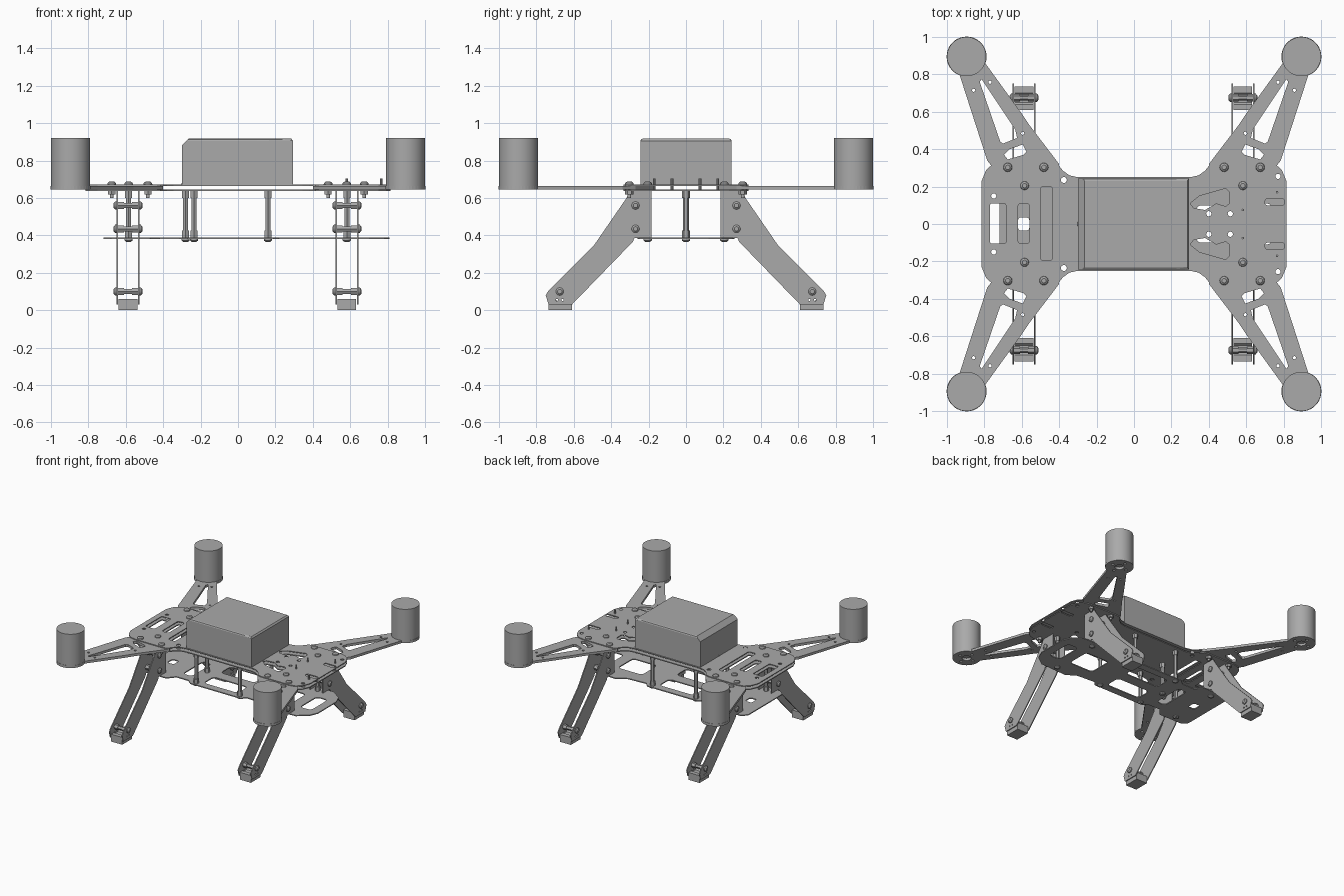
import bpy, bmesh, math
from mathutils import Matrix, Vector

if "Cube" in bpy.data.objects:
    bpy.data.objects.remove(bpy.data.objects["Cube"])

grey = bpy.data.materials.new("frame_grey")
grey.diffuse_color = (0.4, 0.4, 0.4, 1)
grey.use_nodes = True
grey.node_tree.nodes["Principled BSDF"].inputs["Base Color"].default_value = grey.diffuse_color


def finish(name, me, smooth=False):
    me.materials.clear()
    me.materials.append(grey)
    ob = bpy.data.objects.new(name, me)
    bpy.context.collection.objects.link(ob)
    for p in me.polygons:
        p.material_index = 0
    if smooth:
        bpy.ops.object.select_all(action='DESELECT')
        ob.select_set(True)
        bpy.context.view_layer.objects.active = ob
        bpy.ops.object.shade_smooth_by_angle(angle=math.radians(35))
    return ob


def plate(name, loops, lo, hi, axis='z'):
    """Filled outline with holes, extruded from lo to hi along an axis."""
    cu = bpy.data.curves.new("outline", 'CURVE')
    cu.dimensions = '2D'
    cu.fill_mode = 'BOTH'
    cu.extrude = (hi - lo) / 2
    for pts in loops:
        sp = cu.splines.new('POLY')
        sp.points.add(len(pts) - 1)
        for p, (a, b) in zip(sp.points, pts):
            p.co = (a, b, 0, 1)
        sp.use_cyclic_u = True
    tmp = bpy.data.objects.new("outline", cu)
    bpy.context.collection.objects.link(tmp)
    dg = bpy.context.evaluated_depsgraph_get()
    me = bpy.data.meshes.new_from_object(tmp.evaluated_get(dg))
    bpy.data.objects.remove(tmp)
    mid = (lo + hi) / 2
    for v in me.vertices:
        a, b, c = v.co
        c += mid
        v.co = {'z': (a, b, c), 'x': (c, a, b), 'y': (a, c, b)}[axis]
    bm = bmesh.new()
    bm.from_mesh(me)
    bmesh.ops.remove_doubles(bm, verts=bm.verts, dist=1e-5)
    bmesh.ops.recalc_face_normals(bm, faces=bm.faces)
    for f in bm.faces:
        f.smooth = False
    bm.to_mesh(me)
    bm.free()
    return finish(name, me)


def stack(name, base, axis, sections, n=16):
    """Coaxial cylinders: sections of (lo, hi, radius low, radius high)."""
    bm = bmesh.new()
    turn = Matrix.Rotation(math.pi / 2, 4, 'Y') if axis == 'x' else Matrix()
    for lo, hi, r1, r2 in sections:
        bmesh.ops.create_cone(bm, cap_ends=True, segments=n, radius1=r1, radius2=r2, depth=hi - lo,
                              matrix=Matrix.Translation(base) @ turn @ Matrix.Translation((0, 0, (lo + hi) / 2)))
    me = bpy.data.meshes.new(name)
    bm.to_mesh(me)
    bm.free()
    return finish(name, me, n > 8)


def circle(x, y, r, n=14):
    return [(x + r * math.cos(2 * math.pi * i / n), y + r * math.sin(2 * math.pi * i / n)) for i in range(n)]


def slot(x0, x1, y0, y1, r=0.015):
    out = []
    for cx, cy, a0 in ((x1 - r, y1 - r, 0), (x0 + r, y1 - r, 90), (x0 + r, y0 + r, 180), (x1 - r, y0 + r, 270)):
        for k in range(4):
            a = math.radians(a0 + 30 * k)
            out.append((cx + r * math.cos(a), cy + r * math.sin(a)))
    return out


def mirrored(quarter):
    """Complete a symmetric outline from its +x +y quarter, listed from +x to x = 0."""
    half = quarter + [(-x, y) for x, y in reversed(quarter)]
    return half + [(x, -y) for x, y in reversed(half)]


# Body plates sandwiching the arms
body = mirrored([(0.815, 0.23), (0.79, 0.29), (0.75, 0.325), (0.70, 0.335), (0.46, 0.335),
                 (0.415, 0.33), (0.38, 0.285), (0.345, 0.26), (0.30, 0.25)])
holes = [slot(-0.77, -0.685, -0.105, 0.11, 0.01), slot(-0.62, -0.56, -0.105, 0.11),
         slot(-0.50, -0.435, -0.195, 0.20)]
for s in (1, -1):
    holes += [circle(0.40, s * 0.055, 0.014), circle(0.515, s * 0.055, 0.014),
              circle(0.77, s * 0.255, 0.014), circle(-0.75, s * 0.15, 0.014),
              circle(-0.375, s * 0.235, 0.016), slot(0.70, 0.805, s * 0.117 - 0.018, s * 0.117 + 0.018),
              [(x, s * y) for x, y in ((0.30, 0.11), (0.35, 0.15), (0.49, 0.19), (0.51, 0.17), (0.51, 0.11),
                                       (0.49, 0.095), (0.44, 0.11), (0.38, 0.075), (0.32, 0.085))]]
plate("upper_plate", [body] + holes, 0.665, 0.672)
plate("lower_deck_plate", [body] + holes, 0.637, 0.645)

# Bottom plate
bottom = [(0.81, 0.12), (0.78, 0.19), (0.70, 0.25), (0.46, 0.26), (0.38, 0.21), (0.22, 0.20), (0.19, 0.235),
          (-0.27, 0.235), (-0.31, 0.20), (-0.42, 0.20), (-0.47, 0.26), (-0.68, 0.26), (-0.72, 0.22)]
bottom += [(x, -y) for x, y in reversed(bottom)]
windows = [slot(0.33, 0.55, -0.10, 0.10, 0.03), slot(0.64, 0.74, -0.11, 0.11, 0.03),
           slot(-0.62, -0.56, -0.035, 0.035), slot(-0.41, -0.33, -0.13, 0.13, 0.03)]
for s in (1, -1):
    windows.append(slot(-0.19, 0.12, s * 0.11 - 0.065, s * 0.11 + 0.065, 0.03))
plate("bottom_plate", [bottom] + windows, 0.380, 0.388)

# Battery box, rear top edge chamfered, small bevel elsewhere
box = plate("battery_box", [[(-0.30, 0.668), (0.295, 0.668), (0.295, 0.905), (0.285, 0.917),
                             (-0.265, 0.917), (-0.30, 0.882)]], -0.243, 0.243, 'y')
bm = bmesh.new()
bm.from_mesh(box.data)
rim = [e for e in bm.edges if min(v.co.z for v in e.verts) > 0.9
       and abs(e.verts[0].co.y - e.verts[1].co.y) < 0.01 and abs(e.verts[0].co.x - e.verts[1].co.x) > 0.3]
bmesh.ops.bevel(bm, geom=rim, offset=0.012, segments=2, affect='EDGES', profile=0.5)
bm.to_mesh(box.data)
bm.free()

# Arms with motors
C = 0.895
arc = [(C + 0.107 * math.cos(math.radians(a)), C + 0.107 * math.sin(math.radians(a))) for a in range(-70, 201, 10)]
arm = arc + [(0.60, 0.59), (0.56, 0.53), (0.40, 0.32), (0.42, 0.28), (0.58, 0.17), (0.73, 0.27), (0.785, 0.34)]
arm_holes = [[(0.815, 0.775), (0.825, 0.76), (0.715, 0.44), (0.70, 0.43), (0.625, 0.46), (0.635, 0.505)],
             [(0.695, 0.37), (0.665, 0.40), (0.595, 0.425), (0.575, 0.385), (0.59, 0.37), (0.675, 0.345)],
             circle(0.857, 0.715, 0.009, 8), circle(0.77, 0.758, 0.009, 8), circle(0.595, 0.485, 0.009, 8),
             circle(C, C, 0.035)]
arm_holes += [circle(C + 0.065 * dx, C + 0.065 * dy, 0.012, 8) for dx, dy in ((1, 0), (-1, 0), (0, 1), (0, -1))]
for sx in (1, -1):
    for sy in (1, -1):
        plate("arm", [[(x * sx, y * sy) for x, y in lp] for lp in [arm] + arm_holes], 0.645, 0.665)
        stack("motor", (sx * C, sy * C, 0), 'z', [(0.664, 0.922, 0.105, 0.105)], 48)
        # Through screws with nuts holding each arm
        for x in (0.675, 0.482):
            stack("arm_screw", (sx * x, sy * 0.303, 0), 'z',
                  [(0.672, 0.680, 0.024, 0.022), (0.680, 0.688, 0.022, 0.012), (0.600, 0.672, 0.01, 0.01)])
            stack("arm_nut", (sx * x, sy * 0.303, 0), 'z', [(0.618, 0.637, 0.022, 0.022)], 6)

# Standoffs between deck and bottom plate
spots = [(x, s * 0.205) for x in (-0.585, -0.235, 0.16, 0.582) for s in (1, -1)] + [(-0.28, 0)]
for x, y in spots:
    stack("standoff", (x, y, 0), 'z', [(0.388, 0.425, 0.021, 0.021), (0.425, 0.60, 0.015, 0.015),
                                       (0.60, 0.637, 0.021, 0.021)], 6)
    stack("standoff_screw", (x, y, 0), 'z', [(0.365, 0.372, 0.012, 0.021), (0.372, 0.380, 0.022, 0.022),
                                             (0.672, 0.680, 0.023, 0.022), (0.680, 0.688, 0.022, 0.012)])

# Small pins on the front deck
for x, y in ((0.582, 0.075), (0.765, 0.17)):
    for s in (1, -1):
        stack("deck_pin", (x, s * y, 0), 'z', [(0.64, 0.705, 0.007, 0.007)], 8)

# Legs: paired side plates, cross bolts and a foot block
leg = [(0.185, 0.637), (0.295, 0.637), (0.325, 0.59), (0.49, 0.35), (0.735, 0.105), (0.75, 0.08), (0.735, 0.03),
       (0.61, 0.03), (0.285, 0.365), (0.275, 0.386), (0.185, 0.386)]
leg_bolts = ((0.27, 0.56), (0.27, 0.435), (0.675, 0.10))
for cx in (-0.588, 0.582):
    for s in (1, -1):
        for side in (1, -1):
            mid = cx + side * 0.057
            plate("leg_side_plate", [[(s * y, z) for y, z in leg],
                                     circle(s * 0.66, 0.055, 0.006, 8), circle(s * 0.69, 0.055, 0.006, 8)],
                  mid - 0.004, mid + 0.004, 'x')
        for y, z in leg_bolts:
            stack("leg_bolt", (cx, s * y, z), 'x', [(-0.077, -0.069, 0.012, 0.021), (-0.069, -0.061, 0.022, 0.022),
                                                    (0.061, 0.069, 0.022, 0.022), (0.069, 0.077, 0.021, 0.012)])
            stack("leg_spacer", (cx, s * y, z), 'x', [(-0.053, -0.022, 0.021, 0.021), (-0.022, 0.022, 0.015, 0.015),
                                                      (0.022, 0.053, 0.021, 0.021)], 6)
        plate("foot", [[(s * y, z) for y, z in ((0.61, 0.0), (0.735, 0.0), (0.735, 0.06), (0.70, 0.06),
                                                (0.69, 0.05), (0.65, 0.05), (0.64, 0.06), (0.61, 0.06))]],
              cx - 0.05, cx + 0.05, 'x')
